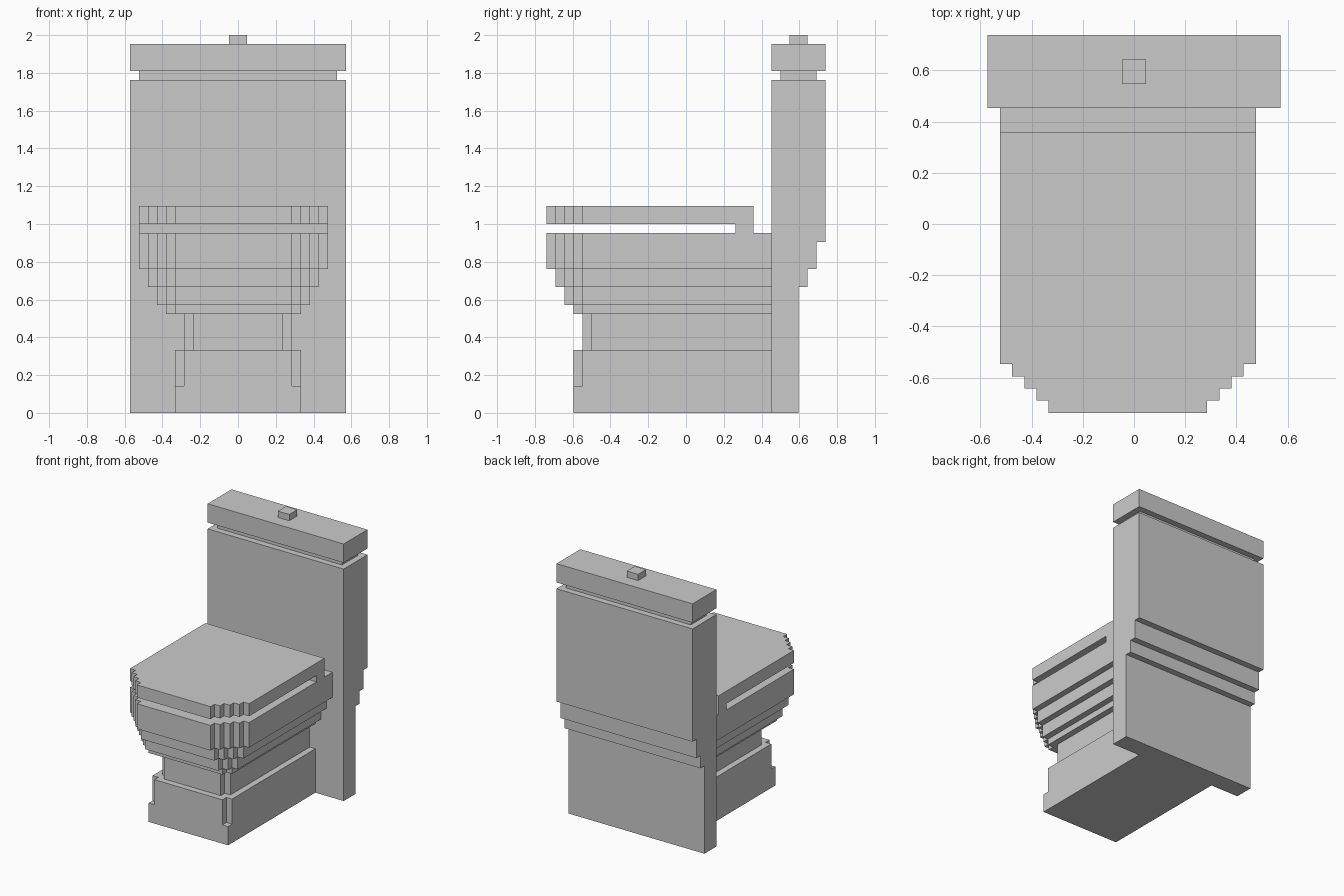
import bpy
import bmesh

if "Cube" in bpy.data.objects:
    bpy.data.objects.remove(bpy.data.objects["Cube"])

U = 1 / 21  # one block of the stepped grid


def build(name, solids):
    """One object from prisms: (outline, low, high, axis), all in block units."""
    bm = bmesh.new()
    for outline, lo, hi, axis in solids:
        def place(a, b, t):
            return (t * U, a * U, b * U) if axis == 'X' else (a * U, b * U, t * U)
        low = [bm.verts.new(place(a, b, lo)) for a, b in outline]
        high = [bm.verts.new(place(a, b, hi)) for a, b in outline]
        bm.faces.new(low)
        bm.faces.new(high)
        n = len(outline)
        for i in range(n):
            j = (i + 1) % n
            bm.faces.new((low[i], low[j], high[j], high[i]))
    bmesh.ops.recalc_face_normals(bm, faces=bm.faces)
    mesh = bpy.data.meshes.new(name)
    bm.to_mesh(mesh)
    bm.free()
    obj = bpy.data.objects.new(name, mesh)
    bpy.context.collection.objects.link(obj)
    return obj


def stepped(front_half, full_half, y_front, y_back, cx=0):
    """Plan outline whose front corners widen one block per row."""
    side = [(front_half, y_front)]
    h, y = front_half, y_front
    while h < full_half:
        y += 1
        side.append((h, y))
        h += 1
        side.append((h, y))
    side.append((full_half, y_back))
    return [(cx + a, b) for a, b in side] + [(cx - a, b) for a, b in reversed(side)]


def box(half, y0, y1):
    return stepped(half, half, y0, y1)


# Tank: side profile with the stepped back, extruded across the width
tank_profile = [(9.5, 0), (12.5, 0), (12.5, 14), (13.5, 14), (13.5, 16),
                (14.5, 16), (14.5, 19), (15.5, 19), (15.5, 37), (9.5, 37)]
build("tank", [(tank_profile, -12, 12, 'X')])
build("tank_neck", [(box(11, 10.5, 14.5), 37, 38, 'Z')])
build("tank_lid", [(box(12, 9.5, 15.5), 38, 41, 'Z')])
build("flush_button", [(box(1, 11.5, 13.5), 41, 42, 'Z')])

# Foot and stem
build("foot", [(box(7, -12.5, 9.5), 0, 3, 'Z'),
               (stepped(6, 7, -12.5, 9.5), 3, 7, 'Z')])
build("stem", [(stepped(5, 6, -11.5, 9.5), 7, 11, 'Z')])

# Bowl: layers growing by one block towards the rim, half a block off centre
levels = [11, 12, 14, 16, 20]
build("bowl", [(stepped(6.5, 7.5 + i, -12.5 - i, 9.5, -0.5), levels[i], levels[i + 1], 'Z')
               for i in range(4)])

# Seat cover and the hinge strip that holds it above the rim
build("seat_hinge", [(stepped(10.5, 10.5, 5.5, 7.5, -0.5), 20, 21, 'Z')])
build("seat_cover", [(stepped(6.5, 10.5, -15.5, 7.5, -0.5), 21, 23, 'Z')])
